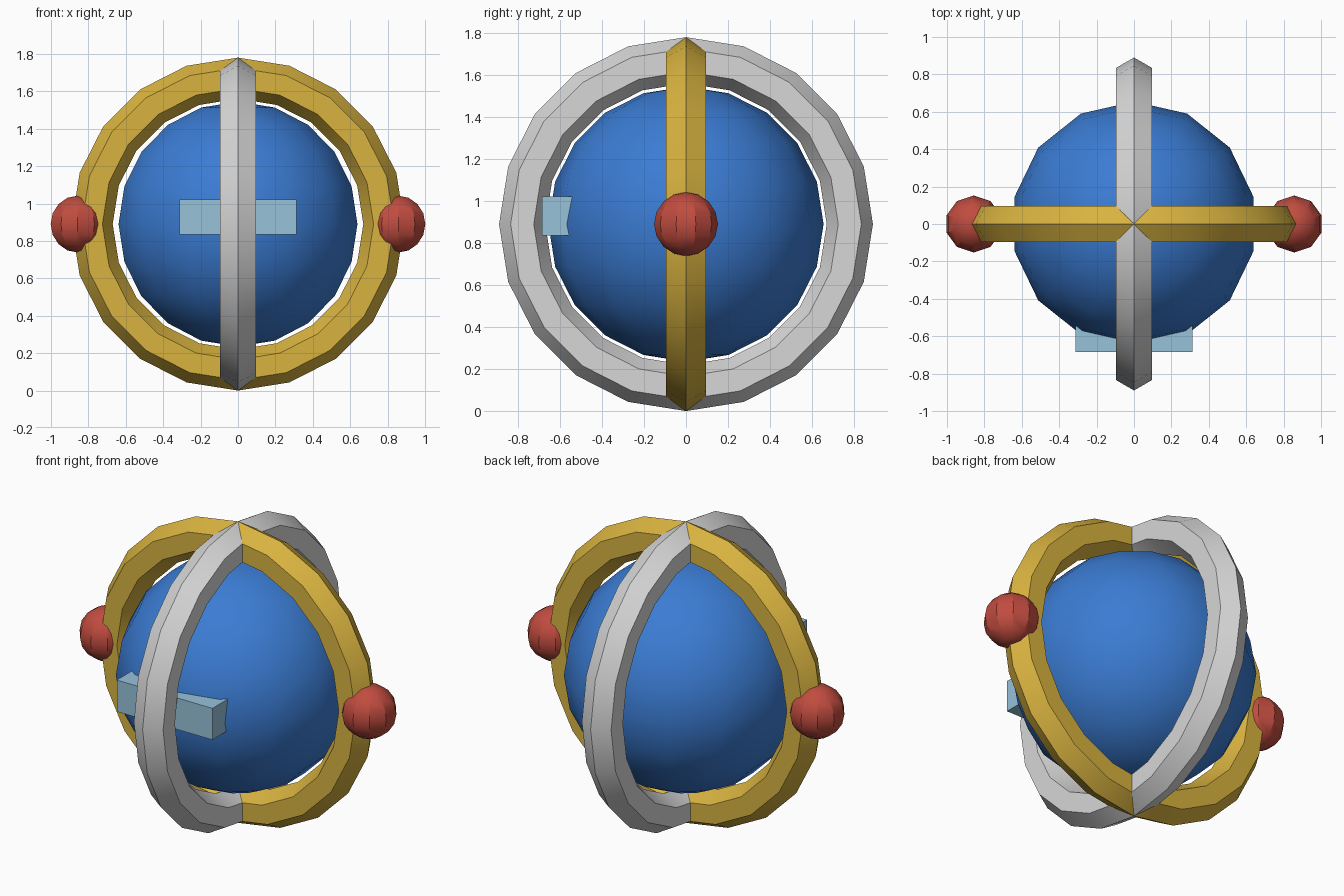
import bpy
import math

if "Cube" in bpy.data.objects:
    bpy.data.objects.remove(bpy.data.objects["Cube"])

CZ = 0.89  # height of the common centre


def material(name, rgb):
    m = bpy.data.materials.new(name)
    m.diffuse_color = (*rgb, 1)
    m.use_nodes = True
    m.node_tree.nodes["Principled BSDF"].inputs["Base Color"].default_value = m.diffuse_color
    return m


blue = material("blue", (0.043, 0.2, 0.65))
gold = material("gold", (0.69, 0.45, 0.051))
silver = material("silver", (0.68, 0.68, 0.68))
red = material("red", (0.53, 0.072, 0.05))
pale_blue = material("pale blue", (0.31, 0.54, 0.7))


def finish(name, mat, smooth=True):
    ob = bpy.context.object
    ob.name = name
    ob.data.materials.append(mat)
    if smooth:
        bpy.ops.object.shade_smooth_by_angle(angle=math.radians(30))
    return ob


def ball(name, mat, x, radius, segments, rings):
    bpy.ops.mesh.primitive_uv_sphere_add(
        segments=segments, ring_count=rings, radius=radius, location=(x, 0, CZ))
    finish(name, mat)


def ring(name, mat, rotation):
    # hexagonal cross-section with a ridge on the outside
    bpy.ops.mesh.primitive_torus_add(
        major_segments=20, minor_segments=6, major_radius=0.78,
        minor_radius=0.11, location=(0, 0, CZ), rotation=rotation)
    finish(name, mat)


# central globe
ball("globe", blue, 0, 0.655, 14, 10)

# crossed upright rings
ring("side_to_side_ring", gold, (math.pi / 2, 0, 0))
ring("front_to_back_ring", silver, (0, math.pi / 2, 0))

# knobs on the sides of the gold ring
for side, x in (("left", -0.857), ("right", 0.857)):
    ball(side + "_knob", red, x, 0.152, 10, 8)

# window bar set into the front of the globe
bpy.ops.mesh.primitive_cube_add(size=1, location=(0, -0.585, 0.928))
bar = finish("front_window", pale_blue, smooth=False)
bar.scale = (0.625, 0.2, 0.186)
